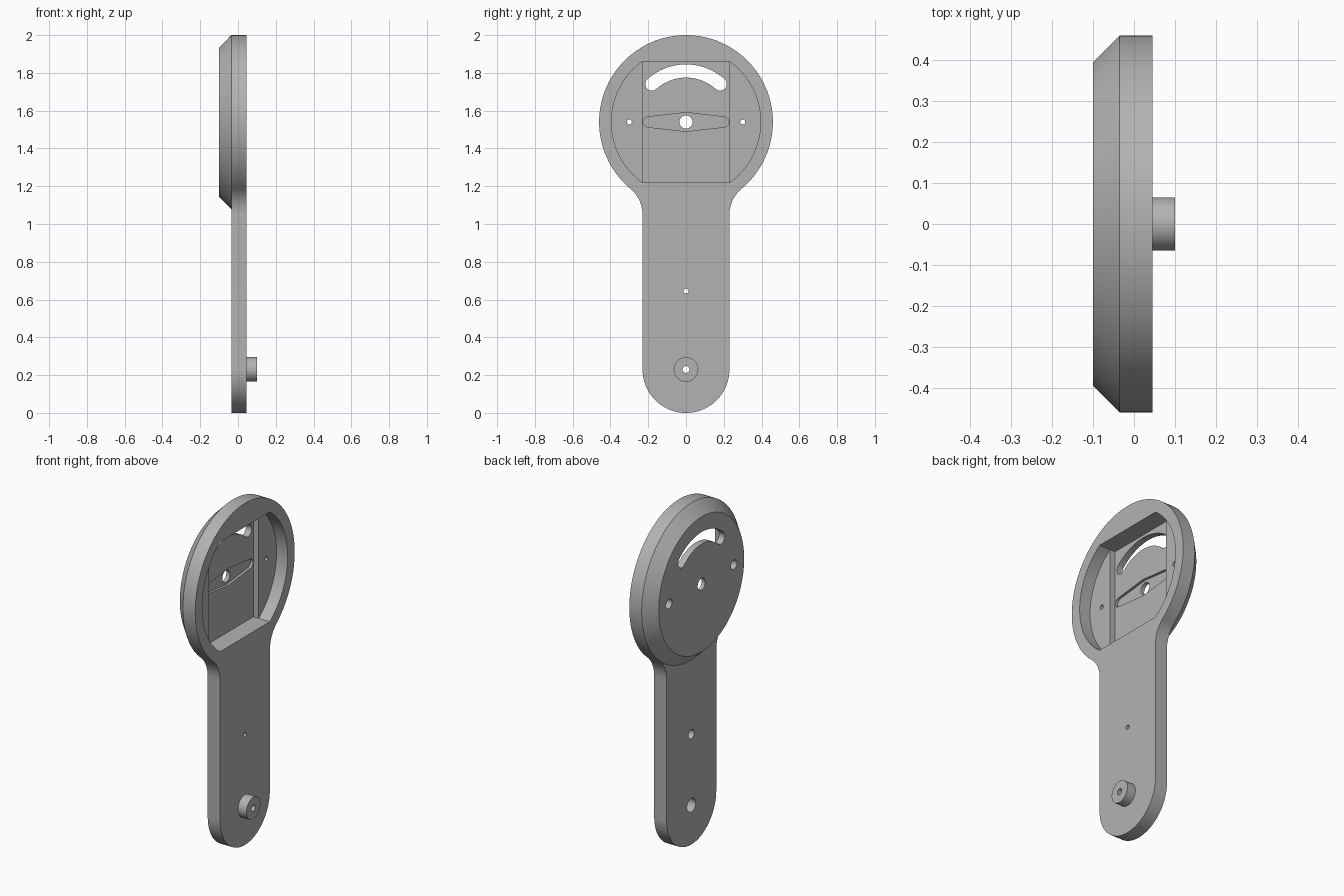
import bpy, bmesh
from math import sin, cos, pi, radians, atan2, hypot, degrees, sqrt

if "Cube" in bpy.data.objects:
    bpy.data.objects.remove(bpy.data.objects["Cube"])

grey = bpy.data.materials.new("plain grey")
grey.use_nodes = True
colour = (0.45, 0.45, 0.45, 1)
grey.diffuse_color = colour
grey.node_tree.nodes["Principled BSDF"].inputs["Base Color"].default_value = colour

HEAD_Z, HEAD_R, FACE_R = 1.54, 0.46, 0.395
STEM = 0.23
FRONT, BACK, DOME = 0.045, -0.035, -0.1
SIDE_FLOOR, MID_FLOOR, GROOVE_FLOOR = -0.027, -0.062, -0.077


def arc(cy, cz, r, a0, a1, n):
    """Points on an arc in the y-z plane, angles in degrees."""
    angles = [radians(a0 + (a1 - a0) * i / n) for i in range(n + 1)]
    return [(cy + r * cos(a), cz + r * sin(a)) for a in angles]


def loft(name, sections):
    """Solid through matching y-z loops, given as (x, loop)."""
    bm = bmesh.new()
    rings = [[bm.verts.new((x, y, z)) for y, z in loop] for x, loop in sections]
    for a, b in zip(rings, rings[1:]):
        for i in range(len(a)):
            j = (i + 1) % len(a)
            bm.faces.new((a[i], a[j], b[j], b[i]))
    bm.faces.new(rings[0])
    bm.faces.new(rings[-1])
    bmesh.ops.recalc_face_normals(bm, faces=bm.faces)
    mesh = bpy.data.meshes.new(name)
    bm.to_mesh(mesh)
    bm.free()
    obj = bpy.data.objects.new(name, mesh)
    bpy.context.collection.objects.link(obj)
    mesh.materials.append(grey)
    return obj


def prism(name, loop, x0, x1):
    return loft(name, [(x0, loop), (x1, loop)])


def disc(y, z, r, n=48):
    return arc(y, z, r, 0, 360, n)[:-1]


def combine(target, tool, operation):
    mod = target.modifiers.new(tool.name, "BOOLEAN")
    mod.operation, mod.solver, mod.object = operation, "EXACT", tool
    bpy.context.view_layer.objects.active = target
    bpy.ops.object.modifier_apply(modifier=mod.name)
    bpy.data.objects.remove(tool)


# Paddle outline: round head, filleted neck, straight stem, round foot
neck_z, neck_r = 1.05, 0.177
neck_y = STEM + neck_r
lean = degrees(atan2(HEAD_Z - neck_z, -neck_y))
outline = arc(0, HEAD_Z, HEAD_R, -48, 228, 92)
outline += arc(-neck_y, neck_z, neck_r, 180 - lean, 0, 12)
outline += arc(0, STEM, STEM, 180, 360, 60)
outline += arc(neck_y, neck_z, neck_r, 180, lean, 12)
body = prism("paddle_body", outline, BACK, FRONT)

# Chamfered rear of the head
dome = loft("head_dome", [(x, disc(0, HEAD_Z, r, 120)) for x, r in
                          ((DOME, FACE_R), (BACK, HEAD_R), (0, 0.42))])
combine(body, dome, "UNION")

# Boss near the foot
combine(body, prism("foot_boss", disc(0, STEM, 0.065), 0.02, 0.1), "UNION")

# Stepped pocket: clipped circle with a deeper rectangle in the middle
corner = degrees(atan2(sqrt(FACE_R ** 2 - STEM ** 2), STEM))
pocket = arc(0, HEAD_Z, FACE_R, -corner, corner, 36)
pocket += arc(0, HEAD_Z, FACE_R, 180 - corner, 180 + corner, 36)
half = FACE_R * sin(radians(corner))
window = [(s * STEM, HEAD_Z + t * half) for s, t in ((-1, -1), (1, -1), (1, 1), (-1, 1))]
combine(body, prism("pocket_cutter", pocket, SIDE_FLOOR, 0.2), "DIFFERENCE")
combine(body, prism("window_cutter", window, MID_FLOOR, 0.0), "DIFFERENCE")

# Needle-shaped groove in the pocket floor
needle = arc(0.2, HEAD_Z, 0.027, -82, 82, 14) + [(0, HEAD_Z + 0.05)]
needle += arc(-0.2, HEAD_Z, 0.027, 98, 262, 14) + [(0, HEAD_Z - 0.05)]
combine(body, prism("needle_cutter", needle, GROOVE_FLOOR, -0.05), "DIFFERENCE")

# Curved slot through the head
mid, wide, sweep = 0.27, 0.035, 42
a0, a1 = 90 - sweep, 90 + sweep
ends = [(mid * cos(radians(a)), HEAD_Z + mid * sin(radians(a))) for a in (a0, a1)]
slot = arc(0, HEAD_Z, mid + wide, a0, a1, 32)
slot += arc(*ends[1], wide, a1, a1 + 180, 12)[1:-1]
slot += arc(0, HEAD_Z, mid - wide, a1, a0, 32)
slot += arc(*ends[0], wide, a0 + 180, a0 + 360, 12)[1:-1]
combine(body, prism("slot_cutter", slot, -0.2, 0.2), "DIFFERENCE")

# Through holes, each with an optional wider bore from the rear: y, z, r, bore r, bore end x
holes = [(0, HEAD_Z, 0.035, 0, 0),
         (0.3, HEAD_Z, 0.013, 0.028, -0.06),
         (-0.3, HEAD_Z, 0.013, 0.028, -0.06),
         (0, 0.645, 0.013, 0.027, 0.01),
         (0, STEM, 0.018, 0.04, 0.02)]
for y, z, r, bore, end in holes:
    combine(body, prism("hole_cutter", disc(y, z, r, 32), -0.2, 0.2), "DIFFERENCE")
    if bore:
        combine(body, prism("bore_cutter", disc(y, z, bore, 32), -0.2, end), "DIFFERENCE")

bpy.ops.object.select_all(action="DESELECT")
body.select_set(True)
bpy.context.view_layer.objects.active = body
bpy.ops.object.shade_smooth_by_angle(angle=radians(30))
